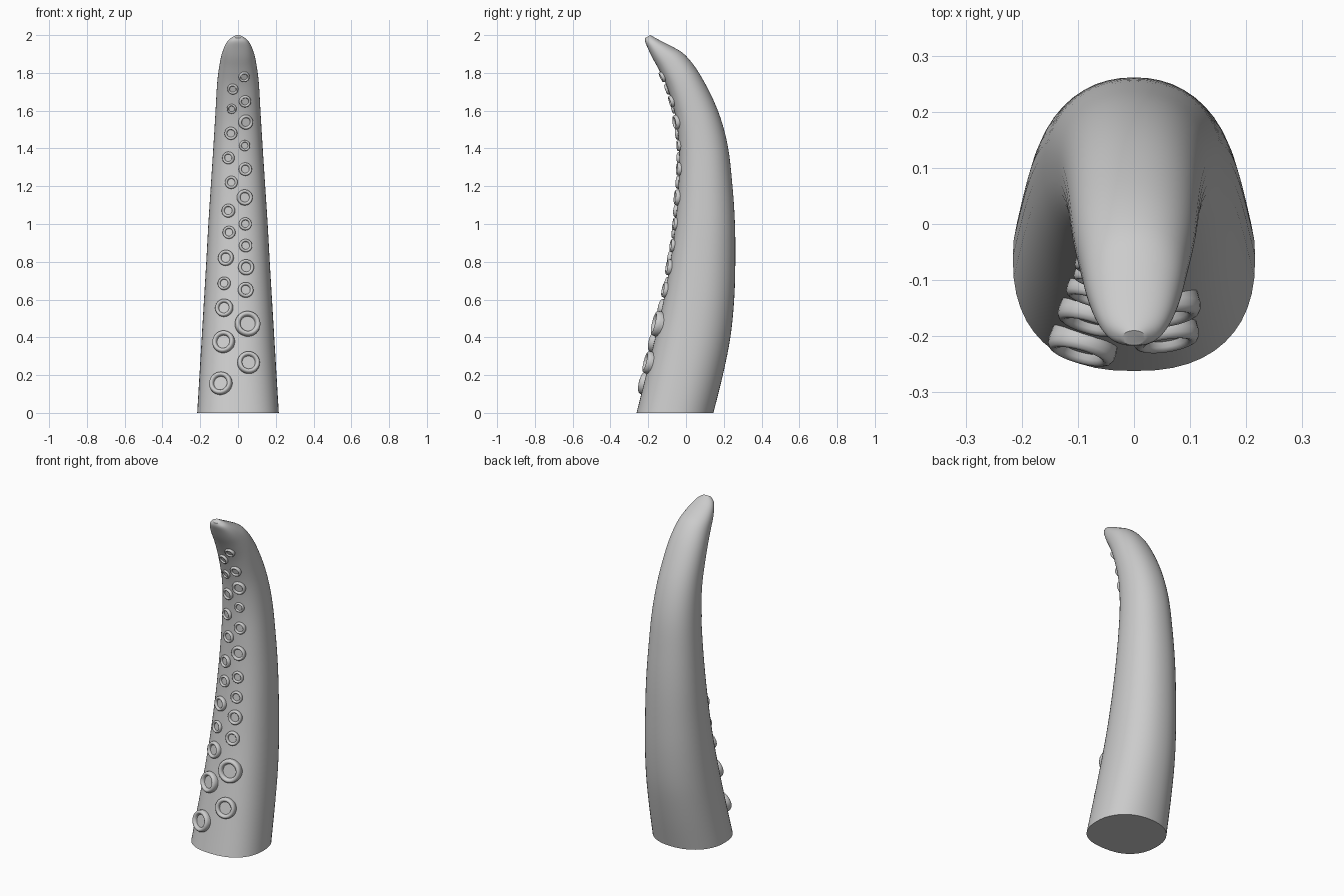
import bpy, bmesh, math
from mathutils import Vector
from mathutils.bvhtree import BVHTree

if "Cube" in bpy.data.objects:
    bpy.data.objects.remove(bpy.data.objects["Cube"])

# Sections of the arm: front edge y,z / back edge y,z / half width
SECTIONS = [
    (-.262, 0, .145, 0, .216), (-.212, .2, .195, .2, .204), (-.163, .4, .235, .4, .192),
    (-.118, .6, .255, .6, .180), (-.083, .8, .261, .8, .168), (-.056, 1.0, .259, 1.0, .157),
    (-.040, 1.2, .246, 1.2, .144), (-.036, 1.38, .220, 1.42, .131), (-.052, 1.55, .165, 1.61, .120),
    (-.095, 1.71, .075, 1.79, .110), (-.140, 1.81, -.005, 1.895, .096),
    (-.178, 1.88, -.075, 1.94, .082), (-.203, 1.933, -.130, 1.968, .065),
    (-.216, 1.965, -.165, 1.987, .046), (-.216, 1.985, -.19, 2.0, .02)]
SIDES, STEPS = 48, 4

# Suckers: x, z, radius, in two staggered rows
LEFT = [(-.09, .155, .062), (-.075, .375, .06), (-.072, .555, .048), (-.072, .685, .035),
        (-.063, .82, .042), (-.047, .955, .034), (-.05, 1.07, .036), (-.035, 1.22, .034),
        (-.05, 1.35, .033), (-.037, 1.48, .034), (-.033, 1.61, .026), (-.027, 1.715, .029)]
RIGHT = [(.055, .265, .06), (.05, .47, .068), (.04, .65, .041), (.042, .77, .042),
         (.04, .885, .035), (.038, 1.0, .034), (.035, 1.14, .042), (.038, 1.29, .035),
         (.035, 1.415, .029), (.04, 1.54, .039), (.037, 1.65, .032), (.032, 1.78, .029)]


def catmull(a, b, c, d, t):
    return [.5 * (2 * q + (r - p) * t + (2 * p - 5 * q + 4 * r - s) * t * t
                  + (3 * q - p - 3 * r + s) * t ** 3) for p, q, r, s in zip(a, b, c, d)]


def smooth_sections():
    last, out = len(SECTIONS) - 1, []
    for i in range(last):
        pts = [SECTIONS[min(max(i + k, 0), last)] for k in (-1, 0, 1, 2)]
        out += [catmull(*pts, s / STEPS) for s in range(STEPS)]
    return out + [SECTIONS[-1]]


def loft(bm, rings):
    loops = [[bm.verts.new(p) for p in ring] for ring in rings]
    for a, b in zip(loops, loops[1:]):
        n = len(a)
        for i in range(n):
            bm.faces.new((a[i], a[(i + 1) % n], b[(i + 1) % n], b[i]))
    bm.faces.new(loops[0][::-1])
    bm.faces.new(loops[-1])


def section_ring(s):
    front, back = Vector((0, s[0], s[1])), Vector((0, s[2], s[3]))
    mid, half = (front + back) / 2, (back - front) / 2
    ring = []
    for i in range(SIDES):
        a = 2 * math.pi * i / SIDES
        c, d = math.cos(a), math.sin(a)
        e = 2 / (2.4 if d < 0 else 2.15)   # front a little flatter than the back
        x = math.copysign(abs(c) ** e, c) * s[4]
        ring.append(Vector((x, 0, 0)) + mid + half * math.copysign(abs(d) ** e, d))
    return ring


def make_object(name, bm):
    bmesh.ops.recalc_face_normals(bm, faces=bm.faces[:])
    mesh = bpy.data.meshes.new(name)
    bm.to_mesh(mesh)
    ob = bpy.data.objects.new(name, mesh)
    bpy.context.collection.objects.link(ob)
    bpy.ops.object.select_all(action='DESELECT')
    ob.select_set(True)
    bpy.context.view_layer.objects.active = ob
    bpy.ops.object.shade_smooth_by_angle(angle=math.radians(40))
    return ob


# Curved tapering arm
arm = bmesh.new()
loft(arm, [section_ring(s) for s in smooth_sections()])
make_object("tentacle_arm", arm)
surface = BVHTree.FromBMesh(arm)

# Cup profile in units of the sucker radius: radius, height
CUP = [(.95, -.4), (1, .1), (.98, .28), (.9, .4), (.8, .44), (.7, .41), (.63, .32), (.58, .16)]


def add_suckers(name, rows):
    bm = bmesh.new()
    for x, z, r in rows:
        hit, normal, _, _ = surface.ray_cast(Vector((x, -2, z)), Vector((0, 1, 0)))
        if normal.y > 0:
            normal = -normal
        turn = normal.to_track_quat('Z', 'Y')
        loft(bm, [[hit + turn @ Vector((math.cos(a) * cr, math.sin(a) * cr, h)) * r
                   for a in (2 * math.pi * i / 28 for i in range(28))] for cr, h in CUP])
    make_object(name, bm)


add_suckers("suckers_left", LEFT)
add_suckers("suckers_right", RIGHT)
